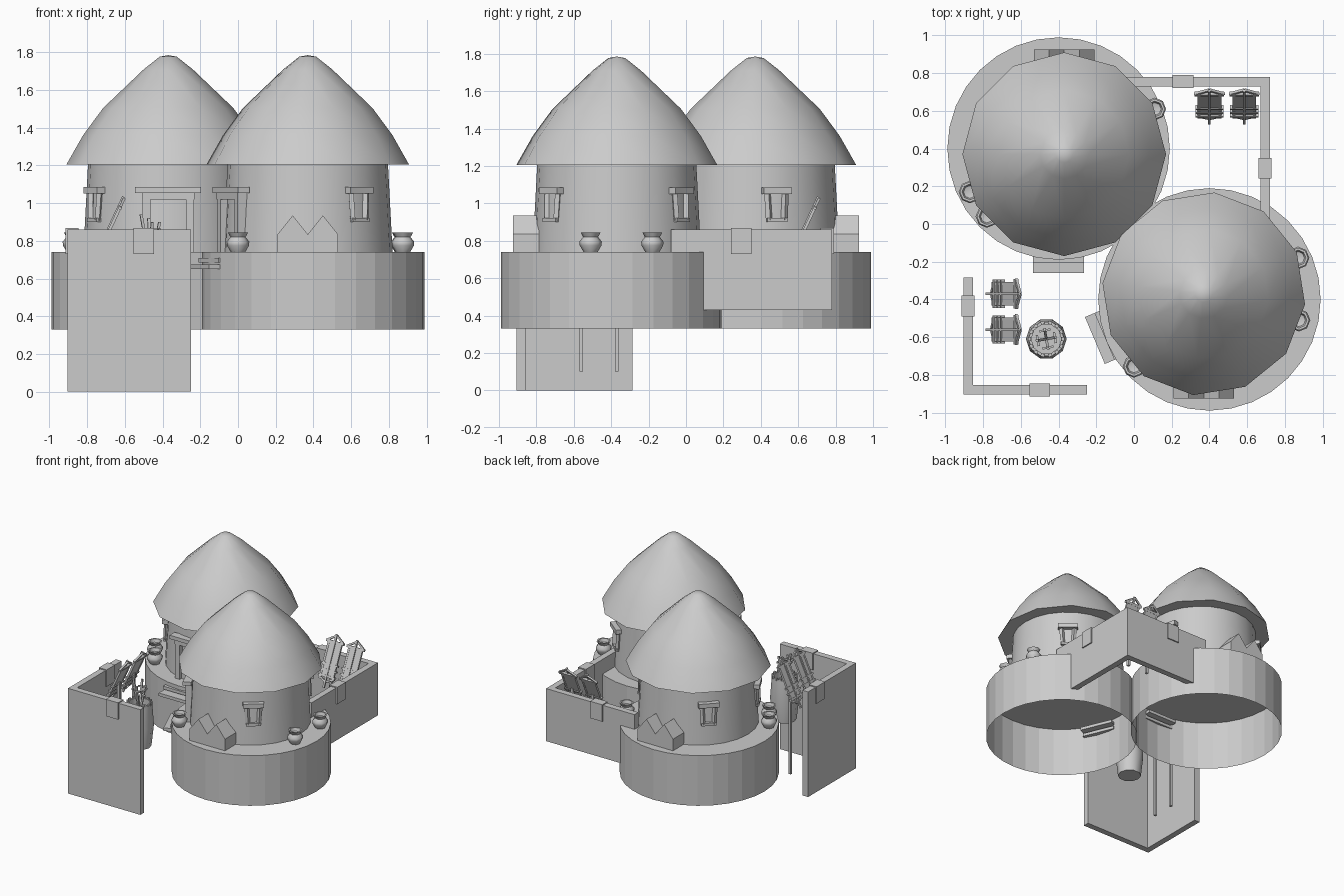
import bpy, bmesh
from math import radians, pi, sin, cos
from mathutils import Matrix, Vector

if "Cube" in bpy.data.objects:
    bpy.data.objects.remove(bpy.data.objects["Cube"])

GREY = (0.6, 0.6, 0.6, 1)
mat = bpy.data.materials.new("plain_grey")
mat.use_nodes = True
mat.diffuse_color = GREY
mat.node_tree.nodes["Principled BSDF"].inputs["Base Color"].default_value = GREY


def finish(name, bm, smooth=None):
    """Turn a bmesh into a named object, optionally smooth shaded."""
    bmesh.ops.recalc_face_normals(bm, faces=bm.faces)
    me = bpy.data.meshes.new(name)
    bm.to_mesh(me)
    bm.free()
    ob = bpy.data.objects.new(name, me)
    bpy.context.collection.objects.link(ob)
    me.materials.append(mat)
    if smooth:
        bpy.ops.object.select_all(action='DESELECT')
        ob.select_set(True)
        bpy.context.view_layer.objects.active = ob
        bpy.ops.object.shade_smooth_by_angle(angle=radians(smooth))
    return ob


def box(bm, lo, hi, m=Matrix()):
    """Box between two corners, moved by a matrix."""
    lo, hi = Vector(lo), Vector(hi)
    bmesh.ops.create_cube(bm, size=1, matrix=m @ Matrix.Translation((lo + hi) / 2)
                          @ Matrix.Diagonal((*(hi - lo), 1)))


def bar(bm, a, b, w, m=Matrix()):
    """Square bar from a to b."""
    a, b = Vector(a), Vector(b)
    d = b - a
    rot = d.to_track_quat('Z', 'Y').to_matrix().to_4x4()
    bmesh.ops.create_cube(bm, size=1, matrix=m @ Matrix.Translation((a + b) / 2) @ rot
                          @ Matrix.Diagonal((w, w, d.length, 1)))


def lathe(name, profile, at, segs, turn=0, smooth=None):
    """Spin a (radius, height) profile about z."""
    bm = bmesh.new()
    vs = [bm.verts.new((r * cos(turn), r * sin(turn), z)) for r, z in profile]
    es = [bm.edges.new(p) for p in zip(vs, vs[1:])]
    bmesh.ops.spin(bm, geom=vs + es, cent=(0, 0, 0), axis=(0, 0, 1),
                   angle=2 * pi, steps=segs)
    bmesh.ops.remove_doubles(bm, verts=bm.verts, dist=0.0005)
    bmesh.ops.translate(bm, verts=bm.verts, vec=at)
    return finish(name, bm, smooth)


def radial(at, deg):
    """Frame whose x axis points out of a hut at the given angle."""
    return Matrix.Translation((*at, 0)) @ Matrix.Rotation(radians(deg), 4, 'Z')


def window(name, at, deg):
    m, bm = radial(at, deg), bmesh.new()
    box(bm, (.41, -.078, 1.05), (.468, .078, 1.085), m)
    box(bm, (.41, -.055, .9), (.46, .055, .922), m)
    for s in (-1, 1):
        bar(bm, (.443, s * .042, .91), (.437, s * .05, 1.06), .026, m)
    finish(name, bm)


def door(name, at, deg):
    m, bm = radial(at, deg), bmesh.new()
    box(bm, (.41, -.175, 1.055), (.475, .175, 1.085), m)
    box(bm, (.41, -.14, 1.02), (.465, .14, 1.055), m)
    for s in (-.115, .115):
        box(bm, (.41, s - .022, .74), (.462, s + .022, 1.03), m)
    finish(name, bm)


def steps(name, at, deg):
    m, bm = radial(at, deg), bmesh.new()
    box(bm, (.53, -.135, .685), (.605, .135, .71), m)
    box(bm, (.57, -.135, .65), (.66, .135, .675), m)
    finish(name, bm)


def twin_gable(name, at, deg):
    """Low block with two peaks against the hut wall."""
    m, bm = radial(at, deg), bmesh.new()
    outline = [(-.16, .74), (.16, .74), (.16, .835), (.08, .935), (0, .835),
               (-.08, .935), (-.16, .835)]
    f = bm.faces.new([bm.verts.new(m @ Vector((.555, y, z))) for y, z in outline])
    ext = bmesh.ops.extrude_face_region(bm, geom=[f], use_keep_orig=True)
    inward = (m.to_3x3() @ Vector((-.14, 0, 0)))
    bmesh.ops.translate(bm, vec=inward,
                        verts=[v for v in ext["geom"] if isinstance(v, bmesh.types.BMVert)])
    finish(name, bm)


ROOF = [(0, 1.785), (.045, 1.777), (.13, 1.71), (.345, 1.505), (.452, 1.36),
        (.54, 1.205), (.415, 1.21)]
BASE = [(0, .74), (.59, .74), (.59, .33)]
WALL = [(.45, .74), (.425, 1.215)]
POT = [(0, 0), (.038, 0), (.058, .035), (.06, .055), (.04, .08), (.054, .105),
       (.042, .105), (.034, .08), (0, .07)]

# Huts: side sign, roof turn, door angle, window angles, pots
huts = {
    "back_hut": (-1, 0, -90, (15, 135, -152), ((-.87, .17), (-.78, .04), (.11, .61))),
    "front_hut": (1, -6, -157, (-52, 51), ((.87, -.18), (.875, -.51), (0, -.755))),
}
for hut, (s, turn, door_at, windows, pots) in huts.items():
    base, mid = (s * .4, -s * .4), (s * .37, -s * .37)
    lathe(hut + "_platform", BASE, (*base, 0), 32)
    lathe(hut + "_wall", WALL, (*mid, 0), 24, 0, 40)
    lathe(hut + "_roof", ROOF, (*mid, 0), 12, radians(turn), 50)
    door(hut + "_door_frame", mid, door_at)
    steps(hut + "_steps", base if s < 0 else (.4, -.36), door_at)
    twin_gable(hut + "_twin_gable_block", mid, -s * 90)
    for i, a in enumerate(windows):
        window(f"{hut}_window_frame_{i + 1}", mid, a)
    for i, p in enumerate(pots):
        lathe(f"{hut}_pot_{i + 1}", POT, (*p, .74), 8, 0, 50)

# Tall corner wall with its capping blocks
bm = bmesh.new()
box(bm, (-.905, -.905, 0), (-.855, -.285, .86))
box(bm, (-.855, -.905, 0), (-.25, -.855, .86))
box(bm, (-.915, -.49, .73), (-.845, -.38, .868))
box(bm, (-.555, -.915, .73), (-.445, -.845, .868))
finish("front_corner_wall", bm)

# Shorter, raised corner wall at the back
bm = bmesh.new()
box(bm, (.67, -.08, .43), (.72, .78, .86))
box(bm, (-.08, .73, .43), (.67, .78, .86))
box(bm, (.66, .24, .73), (.73, .35, .868))
box(bm, (.205, .72, .73), (.315, .79, .868))
finish("back_corner_wall", bm)


def rack(name, x, y, deg, foot):
    """Leaning board with rails, peaked end bars and a post."""
    bm = bmesh.new()
    up = Matrix.Translation((x, y, .85)) @ Matrix.Rotation(radians(deg), 4, 'Z')
    m = up @ Matrix.Rotation(radians(-25), 4, 'X')
    box(bm, (-.055, -.006, -.13), (.055, .006, .14), m)
    box(bm, (-.078, -.01, .13), (.078, .01, .148), m)
    for s in (-1, 1):
        bar(bm, (s * .078, 0, .14), (0, 0, .19), .014, m)
        bar(bm, (s * .07, 0, -.13), (0, 0, -.165), .014, m)
        bar(bm, (s * .055, 0, -.15), (s * .055, 0, .15), .016, m)
    for z in (-.12, -.075, -.03):
        box(bm, (-.075, -.012, z - .007), (.075, .012, z + .007), m)
    bar(bm, (0, -.008, -.21), (0, -.008, .2), .014, m)
    box(bm, (-.01, -.01, foot - .85), (.01, .01, -.01), up)
    finish(name, bm)


rack("front_rack_1", -.685, -.37, -90, .1)
rack("front_rack_2", -.685, -.56, -90, .1)
rack("back_rack_1", .4, .63, 0, .45)
rack("back_rack_2", .585, .63, 0, .45)

# Barrel with studs round its rim and a few poles inside
bx, by = -.465, -.61
lathe("barrel", [(0, .4), (.09, .4), (.108, .57), (.095, .75), (.08, .75), (.08, .7), (0, .7)],
      (bx, by, 0), 10, 0, 45)
bm = bmesh.new()
for i in range(14):
    box(bm, (.08, -.01, .74), (.096, .01, .762), radial((bx, by), i * 360 / 14))
finish("barrel_studs", bm)
bm = bmesh.new()
for i in range(4):
    m = radial((bx, by), i * 90 + 10)
    bar(bm, (-.03, 0, .5), (.05, 0, .9 + .02 * (i % 3)), .014, m)
    bar(bm, (.046, -.03, .86), (.046, .03, .86), .012, m)
finish("barrel_poles", bm)
